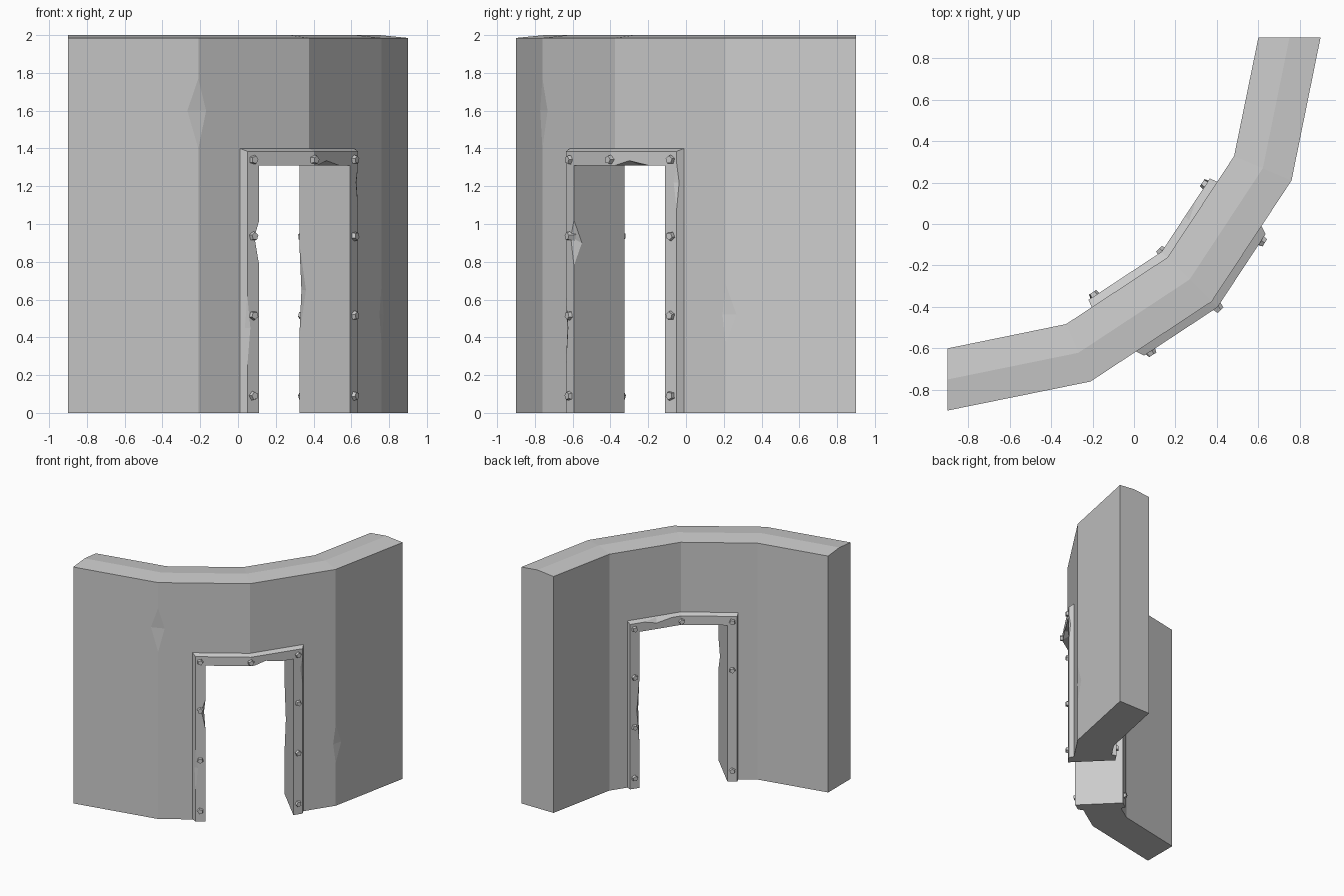
import bpy, bmesh, math, random
from mathutils import Vector, Matrix

random.seed(4)
if "Cube" in bpy.data.objects:
    bpy.data.objects.remove(bpy.data.objects["Cube"])

S = math.sqrt(0.5)
SLOPE = 0.206                     # how fast the wall bends away from the doorway
OPEN, FACE_U, BACK_U = 0.34, 0.414, 0.428
OPEN_Z, FACE_Z, TOP_Z = 1.31, 1.385, 1.40
RAISE = 0.039

stone = bpy.data.materials.new("stone_grey")
stone.use_nodes = True
GREY = (0.6, 0.6, 0.6, 1)
stone.diffuse_color = GREY
stone.node_tree.nodes["Principled BSDF"].inputs["Base Color"].default_value = GREY


def place(u, v, z=0.0):
    """u runs along the wall, v points out through the doorway."""
    return Vector(((u + v) * S, (u - v) * S, z))


def front(u, raised=RAISE):
    return 0.53 - SLOPE * abs(u) + raised


def back(u, raised=RAISE):
    return 0.228 - SLOPE * abs(u) - raised


def finish(name, bm):
    bmesh.ops.recalc_face_normals(bm, faces=bm.faces)
    mesh = bpy.data.meshes.new(name)
    bm.to_mesh(mesh)
    bm.free()
    mesh.materials.append(stone)
    obj = bpy.data.objects.new(name, mesh)
    bpy.context.collection.objects.link(obj)
    return obj


def hull(name, points):
    bm = bmesh.new()
    for p in points:
        bm.verts.new(place(*p))
    bmesh.ops.convex_hull(bm, input=bm.verts)
    obj = finish(name, bm)
    obj.hide_render = True
    return obj


def box_cutter(half, top):
    return hull("doorway_cutter", [(u, v, z) for u in (-half, half)
                                   for v in (-0.3, 1.0) for z in (-0.1, top)])


def chip(a, b, left, right):
    """Shallow diamond notch along an edge from a to b."""
    a, b, left, right = map(Vector, (a, b, left, right))
    outside = (a + b) * 1.0 - (left + right) * 0.5
    return hull("chip_cutter", [a, b, left, right, outside])


def carve(obj, cutters):
    for c in cutters:
        mod = obj.modifiers.new("cut", 'BOOLEAN')
        mod.operation, mod.solver, mod.object = 'DIFFERENCE', 'EXACT', c
    bpy.context.view_layer.update()
    dg = bpy.context.evaluated_depsgraph_get()
    mesh = bpy.data.meshes.new_from_object(obj.evaluated_get(dg), depsgraph=dg)
    obj.modifiers.clear()
    obj.data = mesh
    for c in cutters:
        bpy.data.objects.remove(c)


# Curved wall: five stations, each with a slightly ridged top
half_plan = [((1.273, 0.0), (1.061, -0.212)), ((0.686, 0.389), (0.573, 0.11))]
stations = [((-o[0], o[1]), (-i[0], i[1])) for o, i in half_plan]
stations += [((0, 0.53), (0, 0.228))] + half_plan[::-1]
bm = bmesh.new()
rings = []
for o, i in stations:
    mid = ((o[0] + i[0]) / 2, (o[1] + i[1]) / 2)
    section = [(*o, 0), (*o, 1.985), (*mid, 2.0), (*i, 1.985), (*i, 0)]
    rings.append([bm.verts.new(place(*p)) for p in section])
for r, s in zip(rings, rings[1:]):
    for k in range(5):
        n = (k + 1) % 5
        bm.faces.new((r[k], r[n], s[n], s[k]))
bm.faces.new(rings[0])
bm.faces.new(rings[-1])
wall = finish("curved_wall", bm)

# Doorway hole and worn corners of the wall
carve(wall, [
    box_cutter(0.40, 1.36),
    chip((-0.686, 0.389, 1.40), (-0.686, 0.389, 1.77),
         (-0.736, 0.356, 1.60), (-0.637, 0.399, 1.60)),
    chip((0.686, 0.389, 0.36), (0.686, 0.389, 0.68),
         (0.736, 0.356, 0.52), (0.666, 0.393, 0.52)),
])

# Door frame: raised on both sides of the wall, lining the opening
plan = []
for line, signs in ((front, (-1, 1)), (back, (1, -1))):
    a, b = signs
    plan += [(a * BACK_U, line(BACK_U, 0), TOP_Z),
             (a * FACE_U, line(FACE_U), FACE_Z), (0, line(0), FACE_Z),
             (b * FACE_U, line(FACE_U), FACE_Z),
             (b * BACK_U, line(BACK_U, 0), TOP_Z)]
    # inner ridge where the bevel meets the wall
plan_bottom = [(u, v, 0) for u, v, z in plan]
bm = bmesh.new()
low = [bm.verts.new(place(*p)) for p in plan_bottom]
high = [bm.verts.new(place(*p)) for p in plan]
ridge = {line: bm.verts.new(place(0, line(0, 0), TOP_Z)) for line in (front, back)}
count = len(plan)
for k in range(count):
    n = (k + 1) % count
    bm.faces.new((low[k], low[n], high[n], high[k]))
bm.faces.new(low)
for line, s in ((front, 0), (back, 5)):
    w0, f0, c, f1, w1 = high[s:s + 5]
    bm.faces.new((w0, f0, c, ridge[line]))
    bm.faces.new((ridge[line], c, f1, w1))
bm.faces.new((high[0], ridge[front], ridge[back], high[9]))
bm.faces.new((ridge[front], high[4], high[5], ridge[back]))
frame = finish("door_frame", bm)

# Opening and worn edges of the frame
vf, vb, vo = front(OPEN), back(OPEN), front(FACE_U)
carve(frame, [
    box_cutter(OPEN, OPEN_Z),
    chip((-OPEN, vf, 0.78), (-OPEN, vf, 1.02),
         (-0.37, front(0.37), 0.93), (-OPEN, vf - 0.06, 0.9)),
    chip((OPEN, vb, 0.40), (OPEN, vb, 0.90),
         (0.36, back(0.36), 0.65), (OPEN, vb + 0.05, 0.65)),
    chip((-FACE_U, vo, 0.25), (-FACE_U, vo, 0.62),
         (-0.395, front(0.395), 0.45), (-0.419, vo - 0.014, 0.45)),
    chip((FACE_U, vo, 1.08), (FACE_U, vo, 1.32),
         (0.395, front(0.395), 1.22), (0.419, vo - 0.014, 1.22)),
    chip((0.03, front(0.03), OPEN_Z), (0.24, front(0.24), OPEN_Z),
         (0.12, front(0.12), 1.335), (0.12, front(0.12) - 0.08, OPEN_Z)),
    chip((0.08, back(0.08), FACE_Z), (0.30, back(0.30), FACE_Z),
         (0.2, back(0.2), 1.36), (0.2, back(0.2) + 0.03, 1.396)),
])

# Five-sided bolts on both faces of the frame
bm = bmesh.new()
spots = [(s * 0.378, z) for s in (-1, 1) for z in (0.09, 0.515, 0.935, 1.34)]
spots.append((0, 1.34))
for line, way in ((front, 1), (back, -1)):
    for u, z in spots:
        if way < 0 and u < 0 and z == 0.515:
            continue              # one bolt has fallen out
        tilt = 0 if u == 0 else math.copysign(SLOPE, u)
        normal = place(tilt, 1).normalized() * way
        turn = normal.to_track_quat('Z', 'Y').to_matrix().to_4x4()
        spin = Matrix.Rotation(random.uniform(0, math.tau), 4, 'Z')
        bmesh.ops.create_cone(
            bm, cap_ends=True, segments=5, radius1=0.03, radius2=0.021,
            depth=0.04, matrix=Matrix.Translation(place(u, line(u), z)) @ turn @ spin)
finish("frame_bolts", bm)
